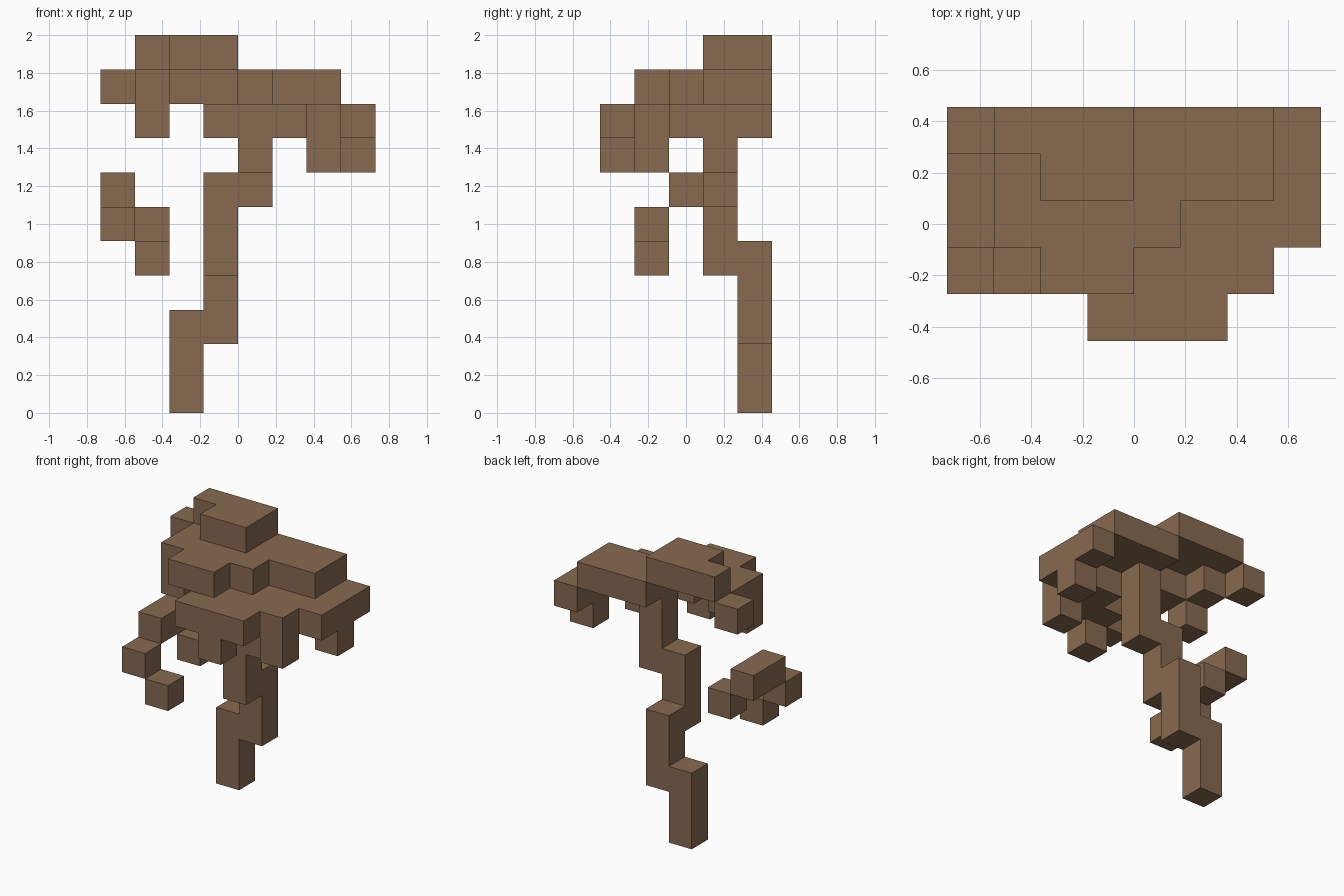
import bpy
import bmesh
from mathutils import Vector

if "Cube" in bpy.data.objects:
    bpy.data.objects.remove(bpy.data.objects["Cube"], do_unlink=True)

SIZE = 2 / 11                      # edge of one block
ORIGIN = Vector((-4, -2.5, 0))     # grid corner, in blocks

# One flat colour
bark = bpy.data.materials.new("warm_brown")
bark.use_nodes = True
brown = (0.245, 0.143, 0.080, 1)
bark.diffuse_color = brown
bark.node_tree.nodes["Principled BSDF"].inputs["Base Color"].default_value = brown


def column(x, y, bottom, top):
    """Upright run of blocks, top included."""
    return {(x, y, z) for z in range(bottom, top + 1)}


def layer(z, rows):
    """Blocks of one level, rows listed from back to front."""
    return {(x, len(rows) - 1 - i, z)
            for i, row in enumerate(rows)
            for x, mark in enumerate(row) if mark == "#"}


parts = {}

# Crooked trunk, stepping forward and sideways as it climbs
parts["trunk"] = (column(2, 4, 0, 2) | column(3, 4, 2, 4)
                  | column(3, 3, 4, 6) | column(4, 3, 6, 8))

# Stepped, hollow crown
parts["crown_top"] = layer(10, [".###....",
                                "..##....",
                                "........",
                                "........",
                                "........"])
parts["crown_middle"] = layer(9, ["#...###.",
                                  ".#..###.",
                                  ".####...",
                                  "..##....",
                                  "........"])
parts["crown_rim"] = layer(8, [".......#",
                               ".......#",
                               ".#...###",
                               "....###.",
                               "...###.."])

# Single blocks hanging under the rim
parts["crown_drips"] = layer(7, ["........",
                                 ".......#",
                                 "........",
                                 "......#.",
                                 "....#..."])

# Loose cluster beside the trunk
parts["side_cluster"] = (column(0, 2, 6, 6) | column(0, 3, 6, 6)
                         | column(0, 1, 5, 5) | column(1, 3, 5, 5)
                         | column(1, 1, 4, 4))

filled = set().union(*parts.values())


def build(name, cells):
    """Skin the blocks, leaving out faces buried against a neighbour."""
    bm = bmesh.new()
    for cell in sorted(cells):
        centre = Vector(cell) + Vector((0.5, 0.5, 0.5))
        for axis in range(3):
            for sign in (-1, 1):
                n = Vector((0, 0, 0))
                n[axis] = sign
                if tuple(int(a + b) for a, b in zip(cell, n)) in filled:
                    continue
                u = Vector((0, 0, 0))
                u[(axis + 1) % 3] = 0.5
                v = n.cross(u)
                mid = centre + n / 2 + ORIGIN
                corners = (mid - u - v, mid + u - v, mid + u + v, mid - u + v)
                bm.faces.new([bm.verts.new(c * SIZE) for c in corners])
    bmesh.ops.remove_doubles(bm, verts=bm.verts, dist=SIZE / 100)
    bmesh.ops.dissolve_limit(bm, angle_limit=0.01, verts=bm.verts, edges=bm.edges)
    mesh = bpy.data.meshes.new(name)
    bm.to_mesh(mesh)
    bm.free()
    mesh.materials.append(bark)
    bpy.context.collection.objects.link(bpy.data.objects.new(name, mesh))


for part_name, part_cells in parts.items():
    build(part_name, part_cells)
